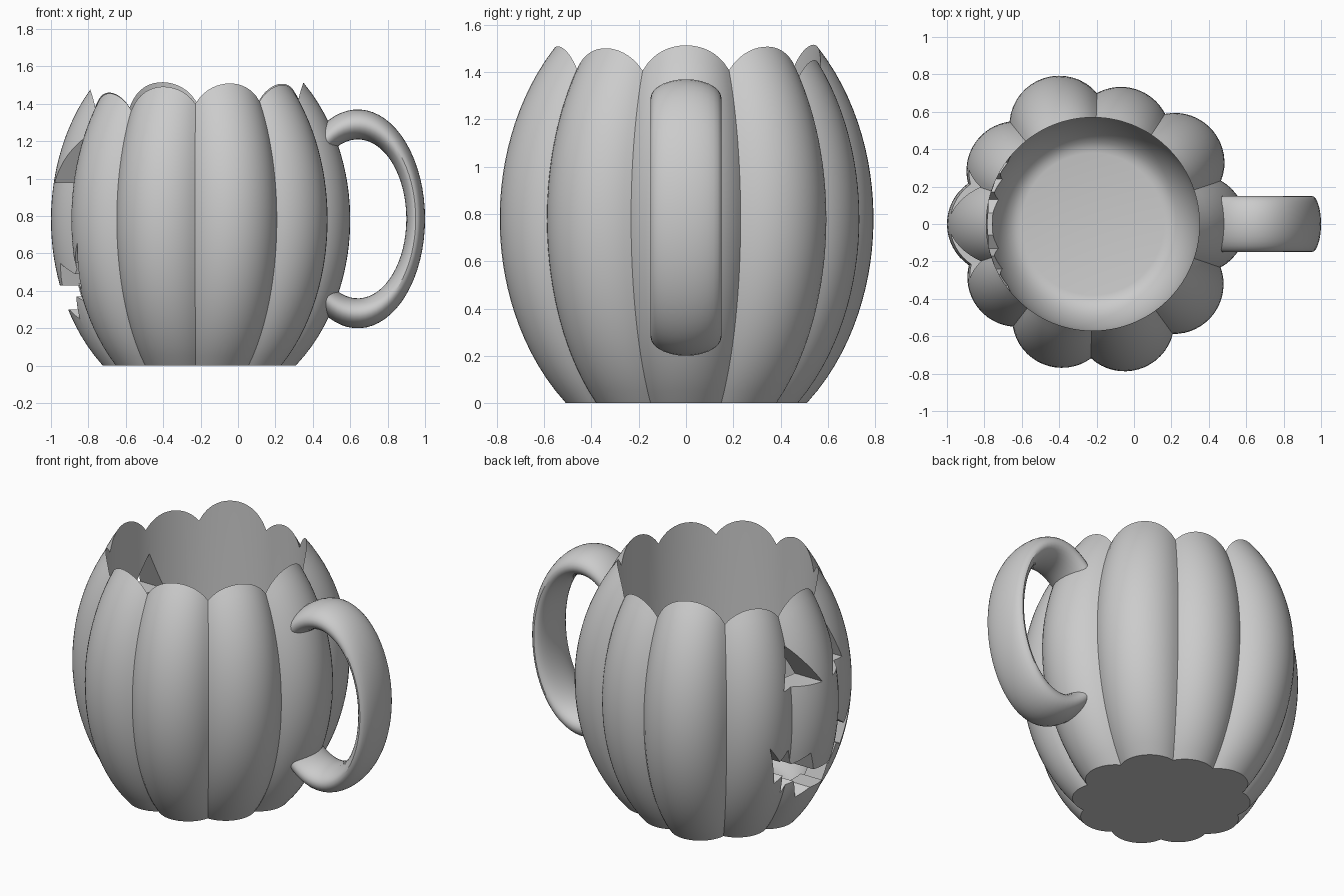
import bpy, bmesh, math

if "Cube" in bpy.data.objects:
    bpy.data.objects.remove(bpy.data.objects["Cube"])

CX = -0.22            # mug axis
LOBE_R = 0.266        # radius of every rib
MID_Z, HALF_Z = 0.78, 1.02
CAV_R, FLOOR_R, FLOOR_Z, BEND_Z = 0.57, 0.38, 0.10, 0.55

clay = bpy.data.materials.new("grey_clay")
clay.diffuse_color = (0.6, 0.6, 0.6, 1)
clay.use_nodes = True
clay.node_tree.nodes["Principled BSDF"].inputs["Base Color"].default_value = clay.diffuse_color


def make_object(name, bm):
    bmesh.ops.recalc_face_normals(bm, faces=bm.faces)
    me = bpy.data.meshes.new(name)
    bm.to_mesh(me)
    bm.free()
    me.materials.append(clay)
    ob = bpy.data.objects.new(name, me)
    bpy.context.collection.objects.link(ob)
    return ob


def activate(ob):
    bpy.ops.object.select_all(action='DESELECT')
    ob.select_set(True)
    bpy.context.view_layer.objects.active = ob


def bridge(bm, a, b):
    n = len(a)
    for i in range(n):
        bm.faces.new((a[i], a[(i + 1) % n], b[(i + 1) % n], b[i]))


# Ribbed outline: union of equal circles, walked arc by arc
centres = [(0.334, 0), (0.218, 0.328), (-0.07, 0.467), (-0.40, 0.527), (-0.63, 0.284),
           (-0.734, 0), (-0.625, -0.284), (-0.386, -0.503), (-0.05, -0.522), (0.213, -0.322)]
centres = [(x - CX, y) for x, y in centres]


def valley(a, b):
    mx, my = (a[0] + b[0]) / 2, (a[1] + b[1]) / 2
    dx, dy = b[0] - a[0], b[1] - a[1]
    d = math.hypot(dx, dy)
    h = math.sqrt(LOBE_R ** 2 - d * d / 4)
    return mx + dy / d * h, my - dx / d * h


STEPS = 16
outline = []
for i, c in enumerate(centres):
    p = valley(centres[i - 1], c)
    q = valley(c, centres[(i + 1) % len(centres)])
    a0 = math.atan2(p[1] - c[1], p[0] - c[0])
    sweep = (math.atan2(q[1] - c[1], q[0] - c[0]) - a0) % (2 * math.pi)
    for k in range(STEPS):
        a = a0 + sweep * k / STEPS
        outline.append((c[0] + LOBE_R * math.cos(a), c[1] + LOBE_R * math.sin(a)))

# Mug body: bulging outside, scalloped rim where it meets the round cavity
bm = bmesh.new()
rings = []
ROWS = 28
radii = [math.hypot(x, y) for x, y in outline]
tops = [MID_Z + HALF_Z * math.sqrt(1 - (CAV_R / r) ** 2) for r in radii]
for j in range(ROWS + 1):
    ring = []
    for (x, y), top in zip(outline, tops):
        z = top * j / ROWS
        s = math.sqrt(1 - ((z - MID_Z) / HALF_Z) ** 2)
        ring.append(bm.verts.new((CX + x * s, y * s, z)))
    rings.append(ring)
for j in range(11):
    a = math.pi / 2 * j / 10
    r = FLOOR_R + (CAV_R - FLOOR_R) * math.cos(a)
    z = BEND_Z - (BEND_Z - FLOOR_Z) * math.sin(a)
    rings.append([bm.verts.new((CX + x / d * r, y / d * r, z))
                  for (x, y), d in zip(outline, radii)])
for a, b in zip(rings, rings[1:]):
    bridge(bm, a, b)
bm.faces.new(rings[0])
bm.faces.new(rings[-1])
body = make_object("mug_body", bm)

# Carved face: two triangular eyes and a jagged grin, cut through the wall
eye = [(0.05, 0.98), (0.29, 0.98), (0.20, 1.22)]
grin_top = [(0.08, 0.43), (0.12, 0.55), (0.20, 0.49), (0.25, 0.60), (0.32, 0.55)]
grin_low = [(0.33, 0.41), (0.27, 0.44), (0.24, 0.31), (0.17, 0.37), (0.13, 0.25), (0.06, 0.30)]
half = grin_top + [(0.40, 0.66)] + grin_low


def mirror(pts):
    return [(-y, z) for y, z in reversed(pts)]


bm = bmesh.new()
for shape in (eye, mirror(eye), half + mirror(half)):
    near = [bm.verts.new((-1.2, y, z)) for y, z in shape]
    far = [bm.verts.new((-0.4, y, z)) for y, z in shape]
    bridge(bm, near, far)
    bm.faces.new(near)
    bm.faces.new(far)
cutter = make_object("face_cutter", bm)
cutter.hide_render = True
mod = body.modifiers.new("carve", 'BOOLEAN')
mod.operation, mod.solver, mod.object = 'DIFFERENCE', 'EXACT', cutter
activate(body)
bpy.ops.object.modifier_apply(modifier="carve")
bpy.data.objects.remove(cutter)

# Handle: wide oval section swept round an upright half ellipse
bm = bmesh.new()
rings = []
for j in range(49):
    t = math.radians(-132 + 264 * j / 48)
    ring = []
    for k in range(28):
        u = 2 * math.pi * k / 28
        w = math.cos(u)
        ring.append(bm.verts.new((0.64 + (0.31 + 0.05 * w) * math.cos(t),
                                  0.15 * math.sin(u),
                                  0.785 + (0.505 + 0.08 * w) * math.sin(t))))
    rings.append(ring)
for a, b in zip(rings, rings[1:]):
    bridge(bm, a, b)
bm.faces.new(rings[0])
bm.faces.new(rings[-1])
handle = make_object("handle", bm)

for ob in (body, handle):
    activate(ob)
    bpy.ops.object.shade_smooth_by_angle(angle=math.radians(30))
